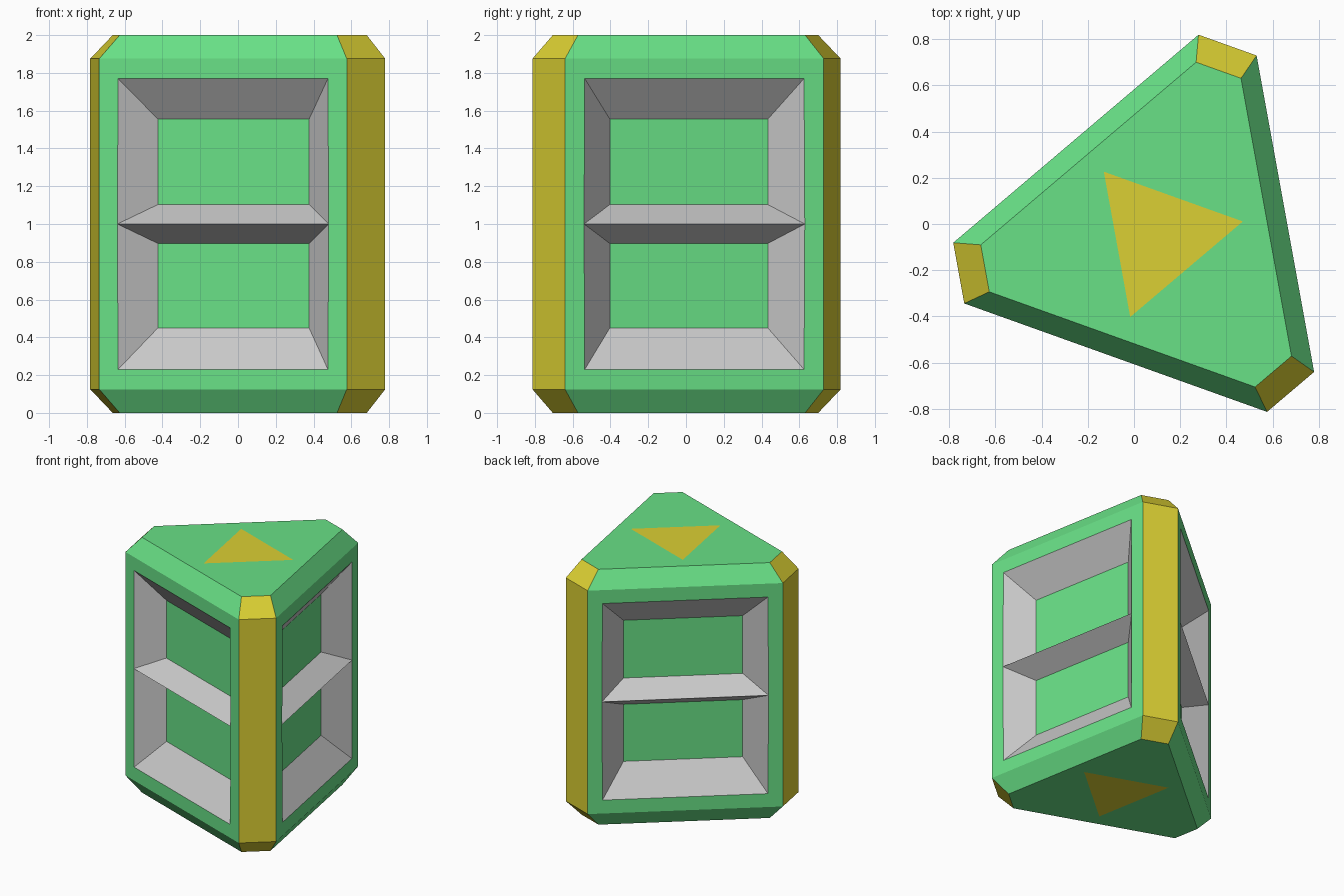
import bpy, bmesh, math
from mathutils import Vector

if "Cube" in bpy.data.objects:
    bpy.data.objects.remove(bpy.data.objects["Cube"])

CX, CY = 0.108, -0.055           # axis of the three-sided prism
ANG = math.radians(10.3)         # direction of the first side
OUT_N, OUT_U = 0.556, 0.696      # side distance and half width
CAP_N, CAP_U = 0.472, 0.611      # same at the bevelled ends
WIN_U, BAR_U, PANE_U, DEPTH = 0.59, 0.594, 0.425, 0.165


def material(name, rgb):
    m = bpy.data.materials.new(name)
    m.diffuse_color = (*rgb, 1)
    m.use_nodes = True
    m.node_tree.nodes["Principled BSDF"].inputs["Base Color"].default_value = m.diffuse_color
    return m


GREEN, YELLOW, GREY = 0, 1, 2
mats = [material("green", (0.14, 0.75, 0.24)),
        material("yellow", (0.71, 0.63, 0.033)),
        material("grey", (0.59, 0.59, 0.59))]


def pt(k, u, n, z):
    """Point on side k: u along the side, n outwards, z up."""
    a = ANG + k * math.tau / 3
    return Vector((CX + n * math.cos(a) - u * math.sin(a),
                   CY + n * math.sin(a) + u * math.cos(a), z))


bm = bmesh.new()


def face(points, mat):
    f = bm.faces.new([bm.verts.new(p) for p in points])
    f.material_index = mat


for k in range(3):
    # side frame around the window opening
    def o(u, z):
        return pt(k, u, OUT_N, z)

    for z0, z1 in ((0.125, 0.23), (1.875, 1.77)):
        face([o(-OUT_U, z0), o(OUT_U, z0), o(WIN_U, z1), o(-WIN_U, z1)], GREEN)
    for s in (-1, 1):
        face([o(s * OUT_U, 0.125), o(s * OUT_U, 1.875), o(s * WIN_U, 1.77),
              o(s * BAR_U, 1.0), o(s * WIN_U, 0.23)], GREEN)

    # two tapered pockets meeting at a ridge, with a green back pane
    for z0, z1, p0, p1 in ((0.23, 1.0, 0.45, 0.897), (1.77, 1.0, 1.555, 1.103)):
        rim = [o(-WIN_U, z0), o(WIN_U, z0), o(BAR_U, z1), o(-BAR_U, z1)]
        pane = [pt(k, u, OUT_N - DEPTH, z) for u, z in
                ((-PANE_U, p0), (PANE_U, p0), (PANE_U, p1), (-PANE_U, p1))]
        for i in range(4):
            j = (i + 1) % 4
            face([rim[i], rim[j], pane[j], pane[i]], GREY)
        face(pane, GREEN)

    # yellow corner strip between this side and the next
    n = (k + 1) % 3
    face([pt(k, OUT_U, OUT_N, 0.125), pt(n, -OUT_U, OUT_N, 0.125),
          pt(n, -OUT_U, OUT_N, 1.875), pt(k, OUT_U, OUT_N, 1.875)], YELLOW)

    # bevels and end caps, with a triangle cut into each cap
    for ze, zc in ((0.125, 0.0), (1.875, 2.0)):
        a, b = pt(k, -CAP_U, CAP_N, zc), pt(k, CAP_U, CAP_N, zc)
        c = pt(n, -CAP_U, CAP_N, zc)
        tip, tip_next = pt(k, 0, 0.369, zc), pt(n, 0, 0.369, zc)
        face([pt(k, -OUT_U, OUT_N, ze), pt(k, OUT_U, OUT_N, ze), b, a], GREEN)
        face([pt(k, OUT_U, OUT_N, ze), pt(n, -OUT_U, OUT_N, ze), c, b], YELLOW)
        face([a, b, tip], GREEN)
        face([b, c, tip_next, tip], GREEN)

# triangle marks on top and bottom
for z in (0.0, 2.0):
    face([pt(k, 0, 0.369, z) for k in range(3)], YELLOW)

bmesh.ops.remove_doubles(bm, verts=bm.verts, dist=0.0005)
bmesh.ops.recalc_face_normals(bm, faces=bm.faces)
mesh = bpy.data.meshes.new("three_sided_crate")
bm.to_mesh(mesh)
bm.free()
for m in mats:
    mesh.materials.append(m)
bpy.context.collection.objects.link(bpy.data.objects.new("three_sided_crate", mesh))
